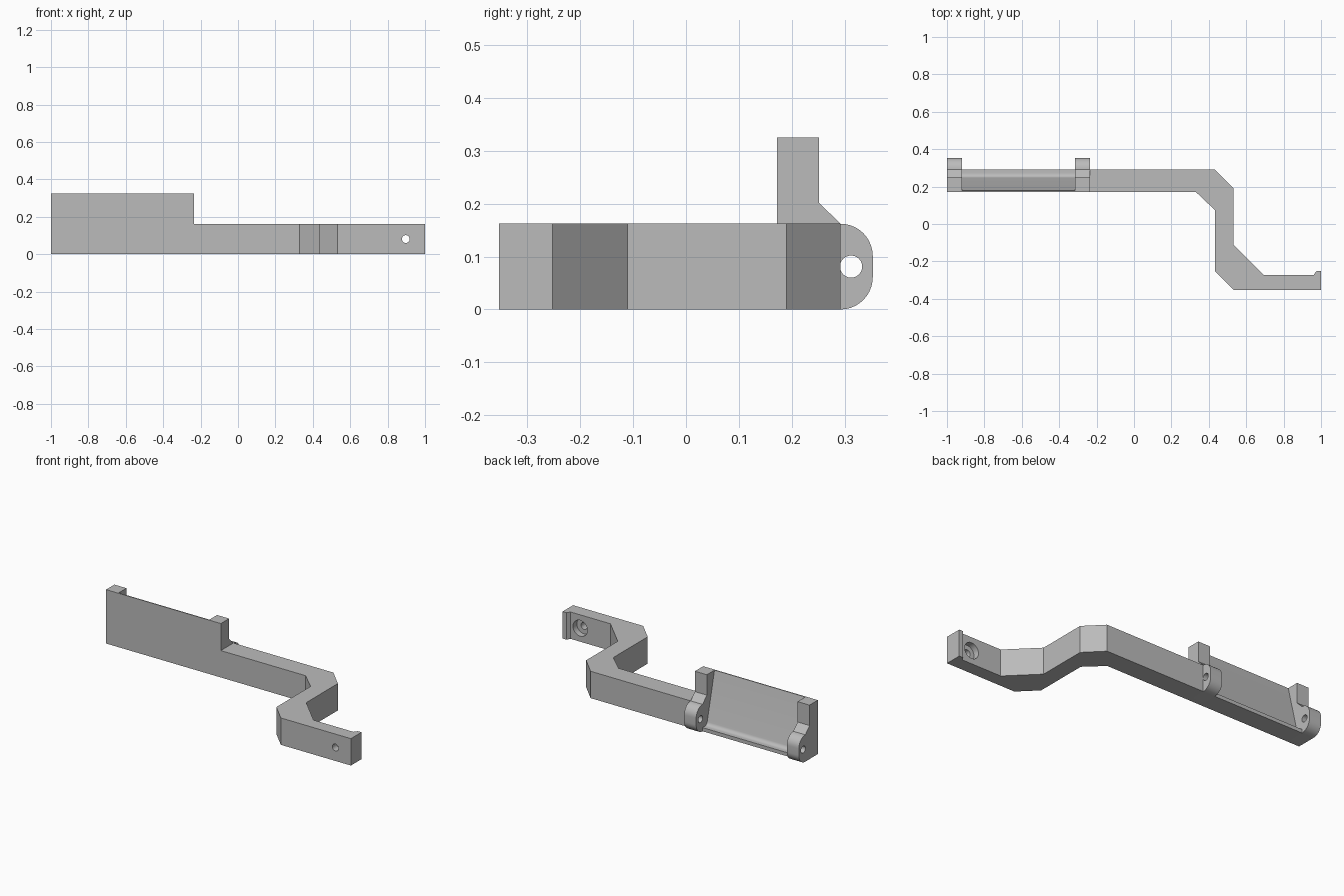
import bpy, bmesh, math
from mathutils import Vector

old = bpy.data.objects.get("Cube")
if old:
    bpy.data.objects.remove(old, do_unlink=True)

grey = bpy.data.materials.new("plain grey")
grey.use_nodes = True
colour = (0.5, 0.5, 0.5, 1)
grey.diffuse_color = colour
grey.node_tree.nodes["Principled BSDF"].inputs["Base Color"].default_value = colour


def prism(name, points, depth):
    """Closed profile of 3D points, extruded along a vector."""
    bm = bmesh.new()
    face = bm.faces.new([bm.verts.new(p) for p in points])
    ext = bmesh.ops.extrude_face_region(bm, geom=[face])["geom"]
    bmesh.ops.translate(bm, vec=Vector(depth),
                        verts=[v for v in ext if isinstance(v, bmesh.types.BMVert)])
    bmesh.ops.recalc_face_normals(bm, faces=bm.faces)
    mesh = bpy.data.meshes.new(name)
    bm.to_mesh(mesh)
    bm.free()
    obj = bpy.data.objects.new(name, mesh)
    bpy.context.collection.objects.link(obj)
    mesh.materials.append(grey)
    return obj


def arc(cy, cz, r, start, end, steps):
    """Points (y, z) along an arc, angles in degrees."""
    angles = [math.radians(start + (end - start) * i / steps) for i in range(steps + 1)]
    return [(cy + r * math.cos(a), cz + r * math.sin(a)) for a in angles]


def select(obj):
    bpy.ops.object.select_all(action="DESELECT")
    obj.select_set(True)
    bpy.context.view_layer.objects.active = obj


def drill(obj, points, depth):
    """Cut a round hole and discard the cutter."""
    cutter = prism("hole_cutter", points, depth)
    cutter.hide_render = True
    mod = obj.modifiers.new("hole", "BOOLEAN")
    mod.object, mod.operation, mod.solver = cutter, "DIFFERENCE", "EXACT"
    select(obj)
    bpy.ops.object.modifier_apply(modifier=mod.name)
    bpy.data.objects.remove(cutter, do_unlink=True)


def smooth(obj):
    select(obj)
    bpy.ops.object.shade_smooth_by_angle(angle=math.radians(30))


FRONT, BACK, BAR_TOP, TOP = 0.172, 0.292, 0.162, 0.325
LEFT_END, RIGHT_END, LUG = -0.235, -1.0, 0.08

# Cranked arm with a small lip at its free end
outline = [(LEFT_END, FRONT), (0.33, FRONT), (0.432, 0.075), (0.432, -0.252),
           (0.533, -0.353), (1, -0.353), (1, -0.252), (0.975, -0.252),
           (0.96, -0.273), (0.695, -0.273), (0.533, -0.111), (0.533, 0.19),
           (0.432, BACK), (LEFT_END, BACK)]
arm = prism("cranked_arm", [(x, y, 0) for x, y in outline], (0, 0, BAR_TOP))

# Screw hole with a counterbore at the back
for radius, y, depth in ((0.021, -0.4, 0.2), (0.048, -0.31, 0.05)):
    drill(arm, [(x, y, z) for x, z in arc(0.897, 0.081, radius, 0, 345, 23)], (0, depth, 0))
smooth(arm)

# Two end brackets, each a post with a rounded hinge lug
side = [(FRONT, 0)] + arc(BACK, 0.061, 0.061, -90, 0, 10)
side += arc(BACK, BAR_TOP - 0.061, 0.061, 0, 90, 10)
side += [(0.251, 0.202), (0.251, TOP), (FRONT, TOP)]
for name, x in (("right_bracket", RIGHT_END), ("left_bracket", LEFT_END - LUG)):
    bracket = prism(name, [(x, y, z) for y, z in side], (LUG, 0, 0))
    drill(bracket, [(x - 0.05, y, z) for y, z in arc(0.312, 0.081, 0.021, 0, 345, 23)],
          (LUG + 0.1, 0, 0))
    smooth(bracket)

# Tapered panel between the brackets, filleted into a low ledge
section = [(FRONT, 0), (BACK, 0), (BACK, 0.022)]
section += arc(0.272, 0.047, 0.025, 270, 193, 6)
section += [(0.178, TOP), (FRONT, TOP)]
panel_x = RIGHT_END + LUG
panel = prism("tapered_panel", [(panel_x, y, z) for y, z in section],
              (LEFT_END - LUG - panel_x, 0, 0))
smooth(panel)
